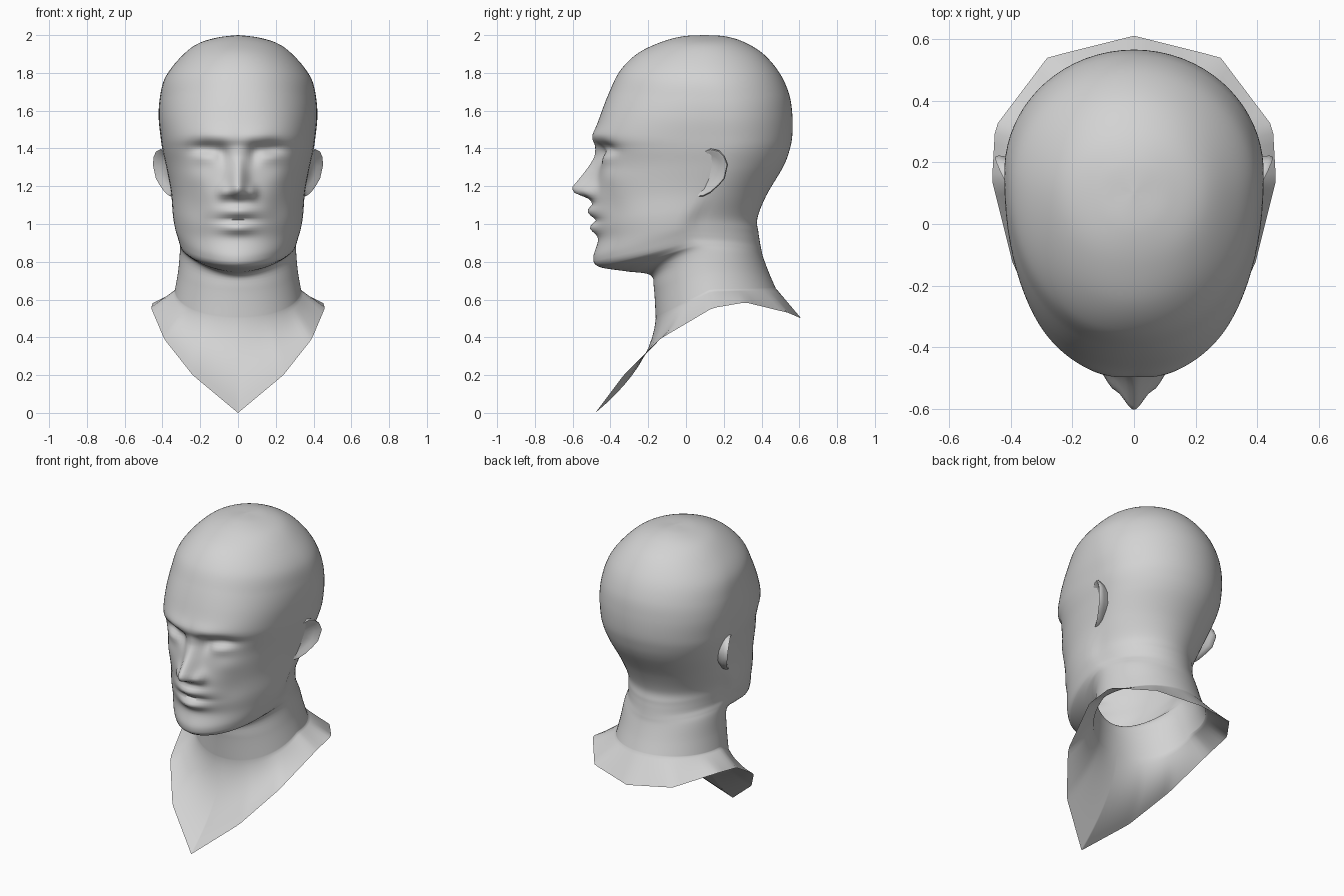
import bpy, bmesh, math

if "Cube" in bpy.data.objects:
    bpy.data.objects.remove(bpy.data.objects["Cube"], do_unlink=True)

GREY = (0.65, 0.65, 0.65, 1)
clay = bpy.data.materials.new("clay grey")
clay.use_nodes = True
clay.diffuse_color = GREY
clay.node_tree.nodes["Principled BSDF"].inputs["Base Color"].default_value = GREY

COLS = 48   # columns in one half of the bust, denser towards the face

# Each ring: front y, z | side x, y, z | back y, z | squareness and lift of the front
SKULL = [
    (.10, 2.0, .0, .10, 2.0, .10, 2.0, 2.0, 2),
    (-.02, 1.993, .12, .10, 1.985, .21, 1.993, 2.0, 2),
    (-.14, 1.96, .23, .10, 1.945, .31, 1.962, 2.0, 2),
    (-.26, 1.90, .325, .10, 1.86, .41, 1.90, 2.0, 2),
    (-.35, 1.81, .39, .12, 1.765, .495, 1.80, 2.1, 2),
    (-.405, 1.70, .415, .15, 1.66, .545, 1.69, 2.2, 2),
    (-.452, 1.58, .42, .17, 1.56, .563, 1.58, 2.35, 2),
    (-.487, 1.465, .41, .18, 1.46, .563, 1.47, 2.45, 1),
    (-.474, 1.395, .40, .18, 1.39, .548, 1.39, 2.45, 1),
]
FACE_AND_NECK = [
    (-.465, 1.30, .38, .15, 1.30, .513, 1.30, 2.35, 1),
    (-.487, 1.15, .355, .08, 1.17, .425, 1.15, 2.15, 1),
    (-.48, 1.02, .345, .01, 1.05, .378, 1.03, 2.05, 1),
    (-.465, .92, .335, -.01, .99, .383, .96, 2.0, .8),
    (-.49, .825, .322, .0, .95, .389, .92, 1.9, .8),
    (-.465, .775, .312, .02, .92, .394, .89, 1.9, .8),
    (-.32, .75, .308, .06, .89, .40, .86, 1.9, 1.2),
    (-.19, .73, .308, .10, .85, .41, .82, 1.9, 1.8),
    (-.17, .66, .317, .12, .75, .44, .74, 2.0, 1.2),
    (-.16, .50, .335, .13, .65, .475, .66, 2.1, 1),
]
# Lower edge of the chest and shoulders, front to back: share of half turn, x, y, z
BORDER = [(0, 0, -.48, 0), (.15, .24, -.33, .20), (.32, .39, -.14, .39), (.5, .46, .14, .555),
          (.64, .45, .315, .585), (.82, .28, .54, .53), (1, 0, .61, .50)]


def lookup(table, t):
    """Piecewise linear values from rows of (key, values...)."""
    if t <= table[0][0]:
        return table[0][1:]
    for a, b in zip(table, table[1:]):
        if t <= b[0]:
            f = (t - a[0]) / (b[0] - a[0])
            return tuple(p + (q - p) * f for p, q in zip(a[1:], b[1:]))
    return table[-1][1:]


def spline(a, b, c, d, t):
    return tuple(0.5 * (2*q + (r - p)*t + (2*p - 5*q + 4*r - s)*t*t + (3*q - p - 3*r + s)*t**3)
                 for p, q, r, s in zip(a, b, c, d))


def bump(v, centre, width):
    return math.exp(-((v - centre) / width) ** 2)


NOSE = [(1.11, 0, .07), (1.135, .03, .068), (1.165, .105, .06), (1.19, .123, .055),
        (1.25, .085, .048), (1.36, .015, .042), (1.42, 0, .04)]


def face_relief(x, z):
    """Forward (negative) and backward offset of the face surface."""
    height, width = lookup(NOSE, z)
    d = -height * bump(x, 0, width)                              # nose ridge
    d -= .03 * bump(x, .075, .028) * bump(z, 1.17, .035)         # nostril wings
    d -= .013 * bump(x, .09, .12) * bump(z, 1.46, .045)          # brow
    d += .05 * bump(x, .17, .085) * bump(z, 1.395, .045)         # eye socket
    d += .025 * bump(x, .085, .032) * bump(z, 1.37, .05)         # inner eye corner
    d -= .022 * bump(x, .18, .06) * bump(z, 1.36, .032)          # eyelid
    d -= .012 * bump(x, .22, .07) * bump(z, 1.25, .06)           # cheekbone
    d += .010 * bump(x, .22, .06) * bump(z, 1.08, .08)           # cheek hollow
    d -= .037 * bump(x, 0, .10) * bump(z, 1.067, .032)           # upper lip
    d -= .036 * bump(x, 0, .09) * bump(z, .977, .03)             # lower lip
    d += .012 * bump(x, 0, .11) * bump(z, 1.02, .013)            # mouth line
    return d


def ring_points(r):
    yf, zf, xs, ys, zs, yb, zb, n, lift = r
    pts = []
    for j in range(COLS + 1):
        a = math.pi * (j / COLS) ** 1.5
        s, c = max(math.sin(a), 0), abs(math.cos(a))
        if j == COLS:
            s = 0
        if a < math.pi / 2:
            f = c ** (2 / n)
            x, y, z = xs * s ** (2 / n), ys + (yf - ys) * f, zs + (zf - zs) * f ** lift
            if .77 < z < 1.6 and y < -.1:
                y += face_relief(x, z)
        else:
            x, y, z = xs * s, ys + (yb - ys) * c, zs + (zb - zs) * c * c
            x -= .02 * s * bump(z, 1.02, .1) * min(1, (y - ys) / .07)   # hollow behind the jaw
        pts.append((x, y, z))
    return pts


def finish(bm, name, angle):
    mesh = bpy.data.meshes.new(name)
    bm.to_mesh(mesh)
    bm.free()
    mesh.materials.append(clay)
    obj = bpy.data.objects.new(name, mesh)
    bpy.context.collection.objects.link(obj)
    mod = obj.modifiers.new("Mirror", 'MIRROR')
    mod.use_clip = True
    mod.merge_threshold = .0005
    bpy.ops.object.select_all(action='DESELECT')
    obj.select_set(True)
    bpy.context.view_layer.objects.active = obj
    bpy.ops.object.shade_smooth_by_angle(angle=math.radians(angle))


def skin(bm, rows, closed=False):
    grid = [[bm.verts.new(p) for p in row] for row in rows]
    n = len(rows[0])
    for a, b in zip(grid, grid[1:]):
        for j in range(n if closed else n - 1):
            k = (j + 1) % n
            bm.faces.new((a[j], b[j], b[k], a[k]))
    bmesh.ops.remove_doubles(bm, verts=bm.verts, dist=.0002)


# Head and neck: rings swept from the crown to the base of the neck
rings = SKULL + FACE_AND_NECK
rows = []
for i in range(len(rings) - 1):
    a, b = rings[i], rings[i + 1]
    p, q = rings[max(i - 1, 0)], rings[min(i + 2, len(rings) - 1)]
    steps = max(3, int(math.hypot(b[0] - a[0], b[1] - a[1]) / .014))
    for s in range(steps):
        r = list(spline(p, a, b, q, s / steps))
        r[2] = max(r[2], 0)
        rows.append(ring_points(r))
neck_base = ring_points(rings[-1])
rows.append(neck_base)

# Chest and shoulders: thin sheet flaring from the neck to the pointed border
FLARE = 10
for s in range(1, FLARE + 1):
    t = s / FLARE
    row = []
    for j, p in enumerate(neck_base):
        u = (j / COLS) ** 1.5
        e = lookup(BORDER, u)
        sag = .28 * t * (1 - t) * max(0, 1 - 2 * u)
        x, y, z = (m + (w - m) * t for m, w in zip(p, e))
        row.append((x, y + sag, z))
    rows.append(row)

bm = bmesh.new()
skin(bm, rows)
finish(bm, "head_and_neck", 80)

# Ears: an outline lofted into a rim with a shallow hollow
EAR = [(.05, 1.14), (.09, 1.145), (.13, 1.165), (.175, 1.205), (.205, 1.24), (.222, 1.315),
       (.205, 1.36), (.175, 1.39), (.13, 1.40), (.075, 1.38), (.055, 1.32), (.05, 1.22)]
EAR_RINGS = [(.75, -.09), (.97, -.03), (1.0, -.008), (.95, .006), (.85, .002),
             (.7, -.012), (.35, -.02), (.0, -.02)]
cy, cz = .115, 1.28
rows = []
for scale, lift in EAR_RINGS:
    row = []
    for y, z in EAR:
        y, z = cy + (y - cy) * scale, cz + (z - cz) * scale
        row.append((.352 + .53 * (y - .05) + .1 * (z - 1.27) + lift, y, z))
    rows.append(row)
bm = bmesh.new()
skin(bm, rows, closed=True)
bmesh.ops.recalc_face_normals(bm, faces=bm.faces)
finish(bm, "ears", 60)
